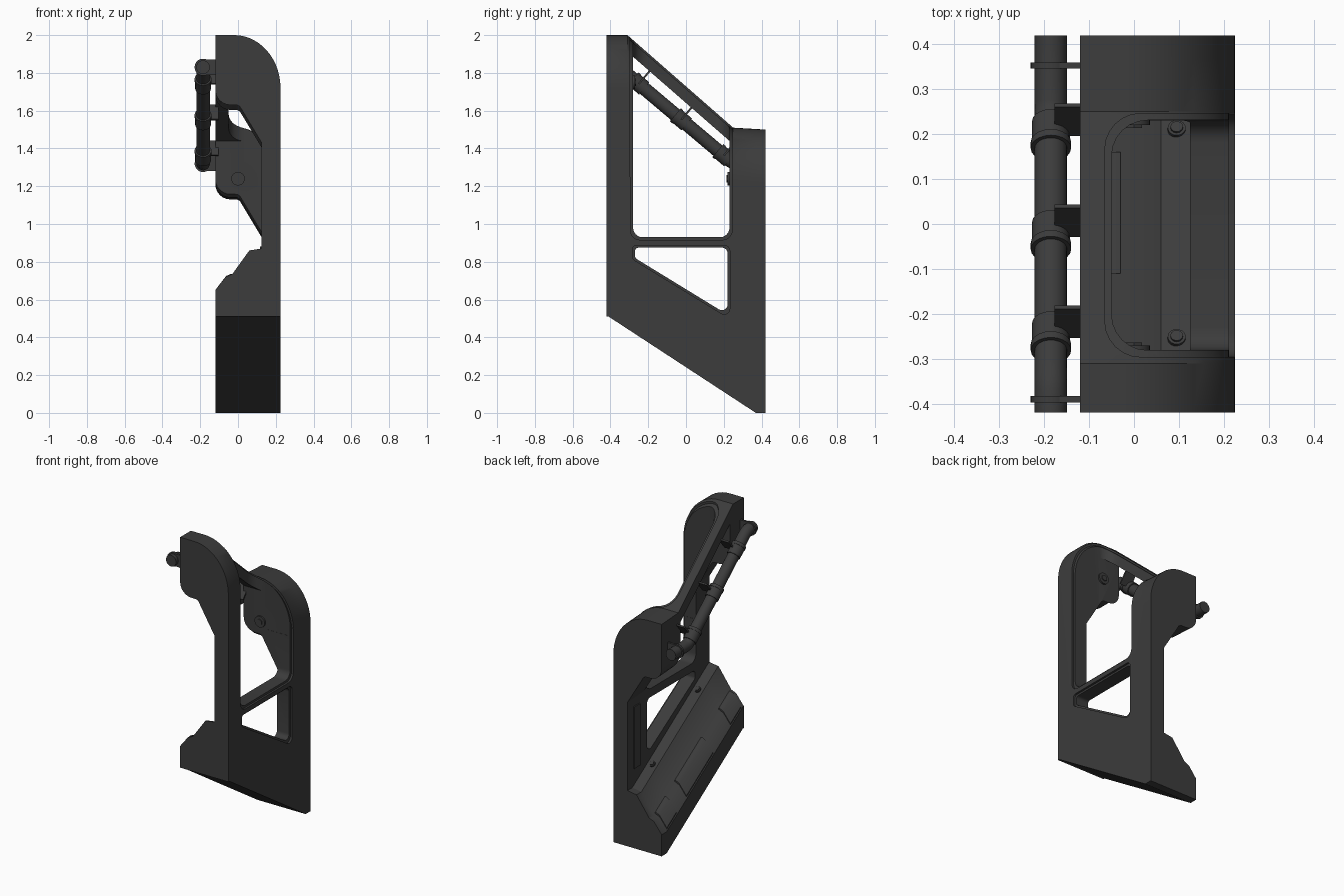
import bpy, bmesh, math
from mathutils import Vector, Matrix

if "Cube" in bpy.data.objects:
    bpy.data.objects.remove(bpy.data.objects["Cube"])

mat = bpy.data.materials.new("dark_grey")
mat.diffuse_color = (0.045, 0.045, 0.045, 1)
mat.use_nodes = True
mat.node_tree.nodes["Principled BSDF"].inputs["Base Color"].default_value = mat.diffuse_color


def interp(table, y):
    for (y0, v0), (y1, v1) in zip(table, table[1:]):
        if y <= y1:
            return v0 + (v1 - v0) * (y - y0) / (y1 - y0)
    return table[-1][1]


# vertical drop along y for the upper and lower halves of the section
def top_drop(y):
    return interp([(-.42, 0), (-.31, 0), (.25, -.49), (.42, -.5)], y)


def low_drop(y):
    return interp([(-.42, 0), (-.41, 0), (.37, -.51), (.42, -.51)], y)


def make(name, bm):
    bmesh.ops.recalc_face_normals(bm, faces=bm.faces)
    me = bpy.data.meshes.new(name)
    bm.to_mesh(me)
    bm.free()
    ob = bpy.data.objects.new(name, me)
    bpy.context.collection.objects.link(ob)
    me.materials.append(mat)
    return ob


def skin(name, rings):
    """Closed solid through rings of equal point count."""
    bm = bmesh.new()
    vs = [[bm.verts.new(p) for p in r] for r in rings]
    n = len(vs[0])
    for a, b in zip(vs, vs[1:]):
        for i in range(n):
            j = (i + 1) % n
            bm.faces.new((a[i], a[j], b[j], b[i]))
    bm.faces.new(vs[0])
    bm.faces.new(vs[-1])
    return make(name, bm)


def sweep(name, profile, ys):
    return skin(name, [[(x, y, z + (top_drop(y) if z > 1.2 else low_drop(y)))
                        for x, z in profile] for y in ys])


def rounded(pts, radii, seg=6):
    out = []
    for i, r in enumerate(radii):
        p, a, b = (Vector(pts[k % len(pts)]) for k in (i, i - 1, i + 1))
        if r == 0:
            out.append(p)
            continue
        u, v = (a - p).normalized(), (b - p).normalized()
        half = u.angle(v) / 2
        c = p + (u + v).normalized() * r / math.sin(half)
        s, e = p + u * r / math.tan(half) - c, p + v * r / math.tan(half) - c
        ang = s.angle(e)
        for k in range(seg + 1):
            t = k / seg
            out.append(c + (s * math.sin((1 - t) * ang) + e * math.sin(t * ang)) / math.sin(ang))
    return out


def grow(pts, d):
    """Offset a counter-clockwise convex outline outwards."""
    out = []
    for i in range(len(pts)):
        a, p, b = (Vector(pts[k % len(pts)]) for k in (i - 1, i, i + 1))
        u, v = (p - a).normalized(), (b - p).normalized()
        n1, n2 = Vector((u.y, -u.x)), Vector((v.y, -v.x))
        out.append(p + (n1 + n2) * d / (1 + n1.dot(n2)))
    return out


def cut(ob, cutter, keep=False):
    m = ob.modifiers.new("cut", 'BOOLEAN')
    m.operation, m.solver, m.object = 'DIFFERENCE', 'EXACT', cutter
    bpy.context.view_layer.objects.active = ob
    bpy.ops.object.modifier_apply(modifier=m.name)
    if not keep:
        bpy.data.objects.remove(cutter)


def along_x(pts, x0, x1):
    return skin("cutter", [[(x, p[0], p[1]) for p in pts] for x in (x0, x1)])


def along_z(pts, z0, z1):
    return skin("cutter", [[(p[0], p[1], z) for p in pts] for z in (z0, z1)])


def section(inset):
    """C-shaped section at the front end; inset shrinks its outer skin."""
    arc = [(-.02 + (.245 - inset) * math.sin(t), 1.72 + (.28 - inset) * math.cos(t))
           for t in [math.pi / 2 * k / 14 for k in range(15)]]
    belly = rounded([(-.12, 1.9), (-.12, 1.63), (.005, 1.63), (.125, 1.43)],
                    [0, .08, .03, 0])
    return ([(-.12, 2 - inset)] + arc + [(.225 - inset, .51), (-.12, .51), (-.12, .65),
            (-.065, .72), (-.03, .735), (.06, .86), (.125, .87)] + belly[:0:-1])


stations = [-.42, -.41, -.31, .25, .37, .42]
frame = sweep("stair_wall_frame", section(0), stations)
core = sweep("core_helper", section(.013), stations)

# opening outlines: y,z for the side windows, x,y for the roof cut
window = [(-.28, .93), (.23, .93), (.23, 1.44), (-.28, 1.885)]
tri = [(-.27, .875), (-.27, .82), (.22, .52), (.22, .875)]
roof = [(-.05, -.281), (.4, -.281), (.4, .231), (-.05, .231)]
tall = [(-.28, .93), (.23, .93), (.23, 2.3), (-.28, 2.3)]
win_r, tri_r, roof_r = [.05, .05, 0, 0], [.02, .02, .03, .03], [.08, 0, 0, .08]

# shallow rims around the openings
for c in (along_x(rounded(grow(tall, .014), win_r), .05, .4),
          along_z(rounded(grow(roof, .015), roof_r), 1.25, 2.3),
          along_x(rounded(grow(tri, .012), tri_r), .05, .4)):
    cut(c, core, keep=True)
    cut(frame, c)
bpy.data.objects.remove(core)

# through openings
cut(frame, along_x(rounded(window, win_r), -.3, .41))
cut(frame, along_z(rounded(roof, roof_r), 1.2, 2.35))
cut(frame, along_x(rounded(tri, tri_r), .07, .41))


def cylinder(name, pos, axis, r, depth, seg=20):
    bm = bmesh.new()
    rot = Vector(axis).to_track_quat('Z', 'Y').to_matrix().to_4x4()
    bmesh.ops.create_cone(bm, cap_ends=True, segments=seg, radius1=r, radius2=r,
                          depth=depth, matrix=Matrix.Translation(pos) @ rot)
    return make(name, bm)


def box(name, pos, size, tilt=0):
    bm = bmesh.new()
    bmesh.ops.create_cube(bm, size=1, matrix=Matrix.Translation(pos)
                          @ Matrix.Rotation(tilt, 4, 'X') @ Matrix.Diagonal((*size, 1)))
    return make(name, bm)


# handrail pipe
path = [(-.42, 1.83), (-.37, 1.83), (-.35, 1.823), (-.325, 1.805),
        (.225, 1.341), (.25, 1.325), (.275, 1.32), (.42, 1.32)]
rings = []
for i, (y, z) in enumerate(path):
    a, b = path[max(i - 1, 0)], path[min(i + 1, 7)]
    n = Vector((0, a[1] - b[1], b[0] - a[0])).normalized()
    rings.append([Vector((-.185, y, z)) + .036 * (Vector((math.cos(t), 0, 0)) + n * math.sin(t))
                  for t in [math.tau * k / 24 for k in range(24)]])
skin("handrail", rings)

# sleeves with thin fins reaching the top rail
slope = Vector((0, .55, -.464)).normalized()
up = Vector((0, -slope.z, slope.y))
tilt = math.atan2(slope.z, slope.y)
for y in (-.25, -.025, .2):
    p = Vector((-.185, y, interp(path, y)))
    cylinder("handrail_sleeve", p, slope, .042, .075)
    cylinder("sleeve_collar", p - slope * .032, slope, .045, .018)
    box("sleeve_fin", p + up * .05 + Vector((.045, 0, 0)), (.075, .01, .1), tilt)

# end brackets
for y in (-.39, .353):
    z = interp(path, y)
    cylinder("bracket_ring", (-.185, y, z), (0, 1, 0), .045, .014)
    box("bracket_arm", (-.15, y, z), (.07, .014, .08))

# bolts on the inner post faces
for y, z in ((.227, 1.24), (-.277, 1.75)):
    cylinder("post_bolt_ring", (0, y, z), (0, 1, 0), .036, .014)
    cylinder("post_bolt_head", (0, y, z), (0, 1, 0), .02, .026, 6)

# bolts and step panels on the sloping base
for y in (-.255, .21):
    p = Vector((.095, y, .865 + low_drop(y)))
    cylinder("base_bolt_ring", p, (0, .55, .84), .02, .016)
    cylinder("base_bolt_head", p, (0, .55, .84), .014, .026, 12)
for y0, y1 in ((-.4, -.29), (-.11, .16), (.26, .36)):
    sweep("step_panel", [(-.115, .62), (-.115, .664), (-.063, .731), (-.04, .742), (-.03, .74),
                         (-.03, .7)], [y0, y1])

# inner cover strip on the rear post
box("post_cover_strip", (.123, .33, .68), (.012, .06, .4))

for ob in bpy.context.scene.objects:
    ob.select_set(True)
bpy.context.view_layer.objects.active = frame
bpy.ops.object.shade_smooth_by_angle(angle=math.radians(30))
